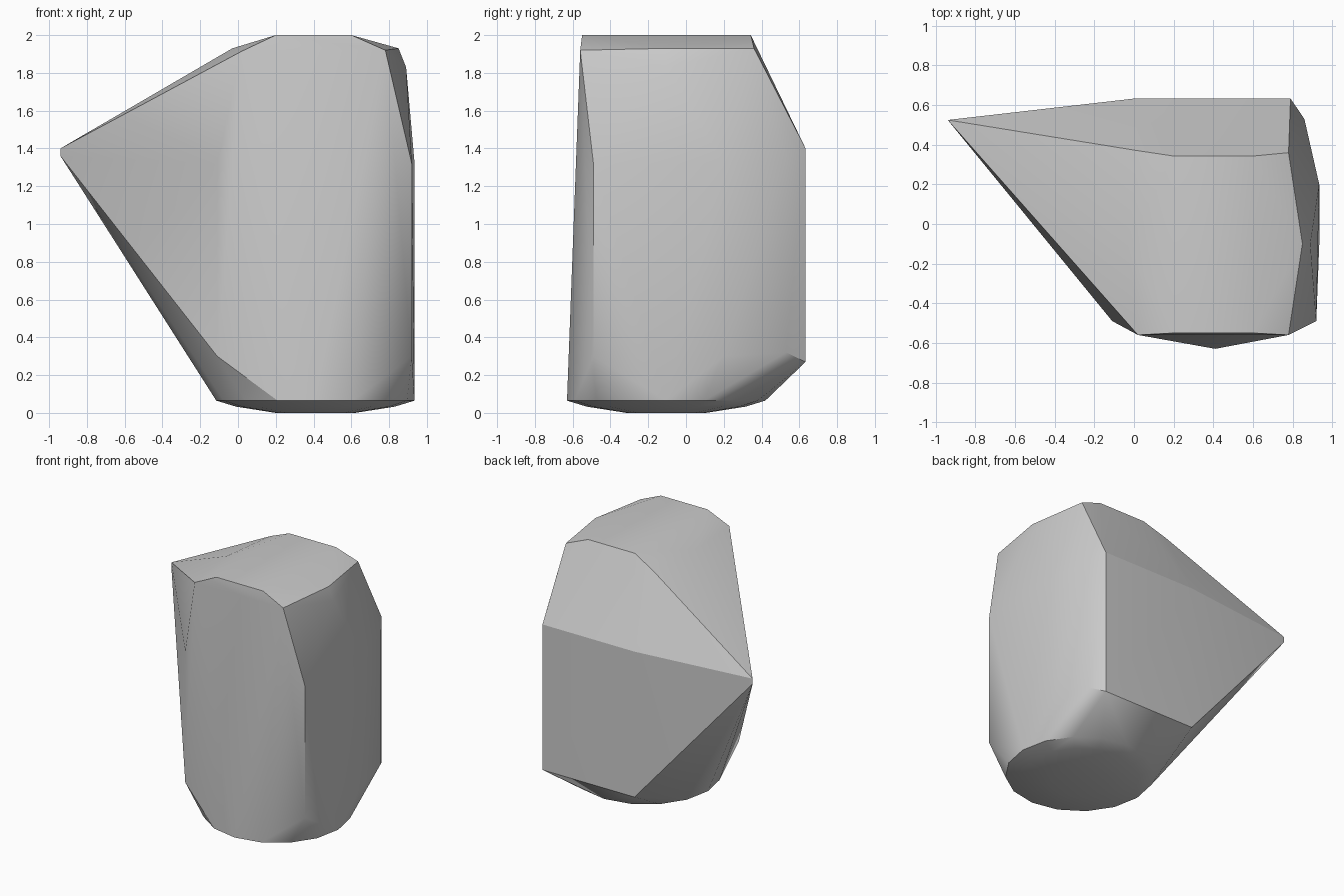
import bpy
import bmesh
from math import cos, sin, pi, radians

if "Cube" in bpy.data.objects:
    bpy.data.objects.remove(bpy.data.objects["Cube"])

# Single plain grey
grey = bpy.data.materials.new("plain grey")
colour = (0.6, 0.6, 0.6, 1)
grey.diffuse_color = colour
grey.use_nodes = True
grey.node_tree.nodes["Principled BSDF"].inputs["Base Color"].default_value = colour

points = []

# Shallow domed round base
for radius, z, sides in ((0.21, 0, 16), (0.42, 0.033, 16), (0.525, 0.065, 16)):
    for i in range(sides):
        a = 2 * pi * i / sides
        points.append((0.41 + radius * cos(a), -0.105 + radius * sin(a), z))

# Upright body corners: x, y, lower z, upper z
for x, y, low, high in (
    (-0.11, -0.49, 0.3, 1.32),
    (0.92, -0.49, 0.3, 1.32),
    (0.935, 0.2, 0.3, 1.32),
    (0.86, 0.53, 0.32, 1.35),
    (0.79, 0.633, 0.27, 1.4),
    (0.0, 0.633, 0.27, 1.4),
    (-0.94, 0.525, 1.36, 1.4),  # side spike
):
    points += [(x, y, low), (x, y, high)]

# Flat crown and its bevelled rim
for y in (-0.55, 0.343):
    points += [(0.2, y, 2), (0.6, y, 2)]
points += [
    (0.02, -0.56, 1.915), (0.78, -0.56, 1.92),
    (0.02, 0.37, 1.92), (0.78, 0.36, 1.93),
    (-0.03, -0.1, 1.93), (0.85, -0.1, 1.93), (0.89, -0.1, 1.83),
]

# Wrap the points in a convex shell
bm = bmesh.new()
for p in points:
    bm.verts.new(p)
hull = bmesh.ops.convex_hull(bm, input=bm.verts[:])
loose = [v for v in bm.verts if not v.link_faces]
bmesh.ops.delete(bm, geom=loose, context="VERTS")
bmesh.ops.recalc_face_normals(bm, faces=bm.faces[:])
mesh = bpy.data.meshes.new("faceted_hull")
bm.to_mesh(mesh)
bm.free()
mesh.materials.append(grey)

shell = bpy.data.objects.new("faceted_hull", mesh)
bpy.context.collection.objects.link(shell)
bpy.ops.object.select_all(action="DESELECT")
shell.select_set(True)
bpy.context.view_layer.objects.active = shell
bpy.ops.object.shade_smooth_by_angle(angle=radians(25))
